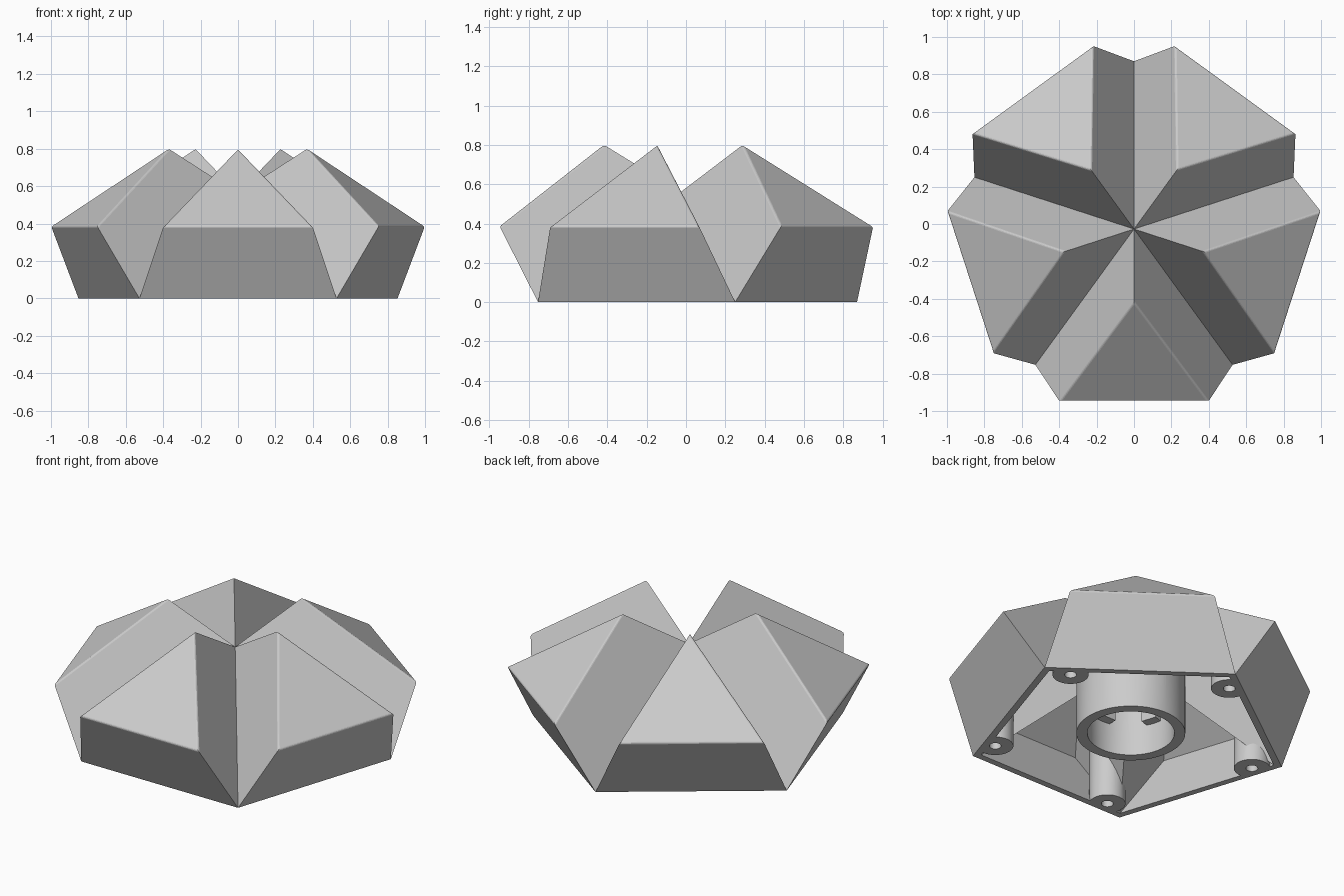
import bpy, bmesh, math
from mathutils import Vector, Matrix

cube = bpy.data.objects.get("Cube")
if cube:
    bpy.data.objects.remove(cube, do_unlink=True)

AXIS_Y = -0.027
STEP = math.tau / 5
FIRST = -math.pi / 2

grey = bpy.data.materials.new("plain grey")
grey.use_nodes = True
grey.diffuse_color = (0.6, 0.6, 0.6, 1)
grey.node_tree.nodes["Principled BSDF"].inputs["Base Color"].default_value = (0.6, 0.6, 0.6, 1)

# Star dimensions: centre height, peak (radius, z), eave corner (radius, half width, z), foot radius
OUTER = (0.56, 0.39, 0.80, 0.921, 0.398, 0.385, 0.897)
INNER = (0.47, 0.418, 0.727, 0.871, 0.331, 0.372, 0.85)
MIDDLE = [(a + b) / 2 for a, b in zip(OUTER, INNER)]


def polar(radius, angle, z, side=0.0):
    c, s = math.cos(angle), math.sin(angle)
    return Vector((radius * c - side * s, radius * s + side * c + AXIS_Y, z))


def make_object(name, bm, smooth=False):
    bmesh.ops.recalc_face_normals(bm, faces=bm.faces)
    mesh = bpy.data.meshes.new(name)
    bm.to_mesh(mesh)
    bm.free()
    mesh.materials.append(grey)
    obj = bpy.data.objects.new(name, mesh)
    bpy.context.collection.objects.link(obj)
    if smooth:
        smooth_object(obj)
    return obj


def smooth_object(obj):
    bpy.ops.object.select_all(action="DESELECT")
    obj.select_set(True)
    bpy.context.view_layer.objects.active = obj
    bpy.ops.object.shade_smooth_by_angle(angle=math.radians(30))


def star_skin(bm, size):
    """Five roofed wedges round the axis; returns foot vertices and soft edges."""
    cz, pr, pz, kr, kw, kz, fr = size
    centre = bm.verts.new(polar(0, 0, cz))
    feet = [bm.verts.new(polar(fr, FIRST + STEP * (k - 0.5), 0)) for k in range(5)]
    soft = []
    for k in range(5):
        a = FIRST + STEP * k
        peak = bm.verts.new(polar(pr, a, pz))
        left = bm.verts.new(polar(kr, a, kz, -kw))
        right = bm.verts.new(polar(kr, a, kz, kw))
        f0, f1 = feet[k], feet[(k + 1) % 5]
        roof = bm.faces.new((left, right, peak))
        bm.faces.new((f0, f1, right, left))
        bm.faces.new((centre, peak, right, f1))
        bm.faces.new((centre, f0, left, peak))
        soft += list(roof.edges)
    return feet, soft


def tube(bm, centre, r_out, r_in, z0, z1, sides):
    loops = []
    for r, z in ((r_out, z0), (r_out, z1), (r_in, z1), (r_in, z0)):
        loops.append([bm.verts.new((centre.x + r * math.cos(math.tau * i / sides),
                                    centre.y + r * math.sin(math.tau * i / sides), z))
                      for i in range(sides)])
    for n in range(4):
        a, b = loops[n], loops[(n + 1) % 4]
        for i in range(sides):
            j = (i + 1) % sides
            bm.faces.new((a[i], a[j], b[j], b[i]))


# Hollow star shell with flat rim and softened roof edges
bm = bmesh.new()
outer_feet, soft = star_skin(bm, OUTER)
inner_feet, _ = star_skin(bm, INNER)
for k in range(5):
    j = (k + 1) % 5
    bm.faces.new((outer_feet[k], outer_feet[j], inner_feet[j], inner_feet[k]))
bmesh.ops.recalc_face_normals(bm, faces=bm.faces)
bmesh.ops.bevel(bm, geom=soft, offset=0.01, segments=3, profile=0.5, affect="EDGES")
make_object("star_shell", bm)

# Temporary envelope that trims the inside parts to the shell
bm = bmesh.new()
feet, _ = star_skin(bm, MIDDLE)
bm.faces.new(feet)
envelope = make_object("trim_envelope", bm)
envelope.hide_render = True


def trim(obj):
    mod = obj.modifiers.new("trim", "BOOLEAN")
    mod.operation = "INTERSECT"
    mod.solver = "EXACT"
    mod.object = envelope
    bpy.context.view_layer.objects.active = obj
    bpy.ops.object.modifier_apply(modifier=mod.name)


# Central socket
bm = bmesh.new()
tube(bm, polar(0, 0, 0), 0.30, 0.24, 0.02, 0.9, 64)
socket = make_object("centre_socket", bm)
trim(socket)
smooth_object(socket)

for k in range(5):
    # Screw boss beside each foot
    bm = bmesh.new()
    angle = FIRST + STEP * (k + 0.5) + math.radians(5.9)
    tube(bm, polar(0.755, angle, 0), 0.10, 0.033, -0.05, 0.6, 32)
    boss = make_object(f"screw_boss_{k + 1}", bm)
    trim(boss)
    smooth_object(boss)

    # Locating tab inside the socket
    bm = bmesh.new()
    angle = FIRST + STEP * k
    place = (Matrix.Translation(polar(0.22, angle, 0.35)) @ Matrix.Rotation(angle, 4, "Z")
             @ Matrix.Diagonal((0.07, 0.09, 0.30, 1)))
    bmesh.ops.create_cube(bm, size=1, matrix=place)
    make_object(f"socket_tab_{k + 1}", bm)

bpy.data.objects.remove(envelope, do_unlink=True)
